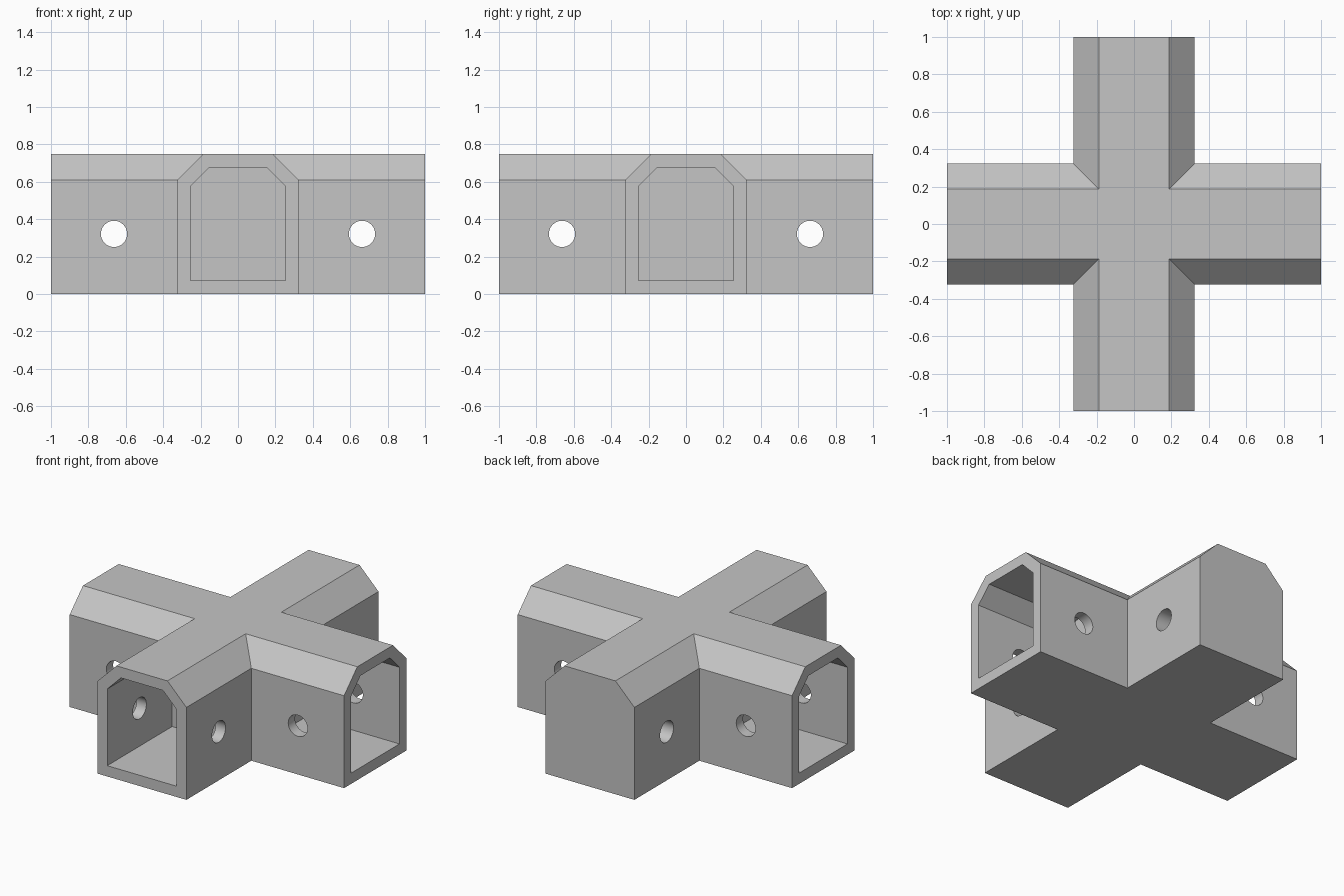
import bpy, bmesh
from math import pi
from mathutils import Matrix

if "Cube" in bpy.data.objects:
    bpy.data.objects.remove(bpy.data.objects["Cube"], do_unlink=True)

HALF_W, HEIGHT, CHAMFER, WALL = 0.324, 0.747, 0.138, 0.071
SOCKET_END = HALF_W                      # sockets stop at the solid core
HOLE_POS, HOLE_Z, HOLE_R = 0.663, 0.321, 0.07

grey = bpy.data.materials.new("plain_grey")
grey.use_nodes = True
grey.diffuse_color = (0.56, 0.56, 0.56, 1)
grey.node_tree.nodes["Principled BSDF"].inputs["Base Color"].default_value = grey.diffuse_color


def make_object(name, bm):
    bmesh.ops.recalc_face_normals(bm, faces=bm.faces)
    mesh = bpy.data.meshes.new(name)
    bm.to_mesh(mesh)
    bm.free()
    mesh.materials.append(grey)
    obj = bpy.data.objects.new(name, mesh)
    bpy.context.collection.objects.link(obj)
    return obj


def prism(name, half, low, high, cut, y0, y1, angle):
    """House-shaped profile with chamfered top corners, run along y, turned about z."""
    side = [(half, low), (half, high - cut[1]), (half - cut[0], high)]
    profile = side + [(-x, z) for x, z in reversed(side)]
    bm = bmesh.new()
    face = bm.faces.new([bm.verts.new((x, y0, z)) for x, z in profile])
    run = bmesh.ops.extrude_face_region(bm, geom=[face])["geom"]
    verts = [v for v in run if isinstance(v, bmesh.types.BMVert)]
    bmesh.ops.translate(bm, verts=verts, vec=(0, y1 - y0, 0))
    if not face.is_valid or len(bm.faces) < len(profile) + 2:
        bm.faces.new([v for v in bm.verts if v not in verts])
    bm.transform(Matrix.Rotation(angle, 4, 'Z'))
    return make_object(name, bm)


def pin(name, offset, angle):
    """Round pin crossing one arm from side to side."""
    bm = bmesh.new()
    place = (Matrix.Rotation(angle, 4, 'Z') @ Matrix.Translation((0, offset, HOLE_Z))
             @ Matrix.Rotation(pi / 2, 4, 'Y'))
    bmesh.ops.create_cone(bm, cap_ends=True, segments=48, radius1=HOLE_R,
                          radius2=HOLE_R, depth=1, matrix=place)
    return make_object(name, bm)


def combine(target, tool, operation):
    tool.hide_render = True
    mod = target.modifiers.new(tool.name, 'BOOLEAN')
    mod.operation, mod.object, mod.solver = operation, tool, 'EXACT'
    bpy.context.view_layer.objects.active = target
    bpy.ops.object.modifier_apply(modifier=mod.name)
    bpy.data.objects.remove(tool, do_unlink=True)


# Two crossing solid beams
connector = prism("cross_connector", HALF_W, 0, HEIGHT, (CHAMFER, CHAMFER), -1, 1, 0)
combine(connector, prism("side_beam", HALF_W, 0, HEIGHT, (CHAMFER, CHAMFER), -1, 1, pi / 2), 'UNION')

# A blind socket and a pin hole in each of the four arms
for i in range(4):
    turn = i * pi / 2
    combine(connector, prism("socket_cutter", HALF_W - WALL, WALL, HEIGHT - WALL,
                             (0.1, 0.1), -1.1, -SOCKET_END, turn), 'DIFFERENCE')
    combine(connector, pin("pin_cutter", -HOLE_POS, turn), 'DIFFERENCE')

# Merge flat areas and smooth only the round holes
bm = bmesh.new()
bm.from_mesh(connector.data)
bmesh.ops.remove_doubles(bm, verts=bm.verts, dist=0.0001)
bmesh.ops.dissolve_limit(bm, angle_limit=0.01, verts=bm.verts, edges=bm.edges)
bm.to_mesh(connector.data)
bm.free()
bpy.ops.object.select_all(action='DESELECT')
connector.select_set(True)
bpy.context.view_layer.objects.active = connector
bpy.ops.object.shade_smooth_by_angle(angle=pi / 6)
